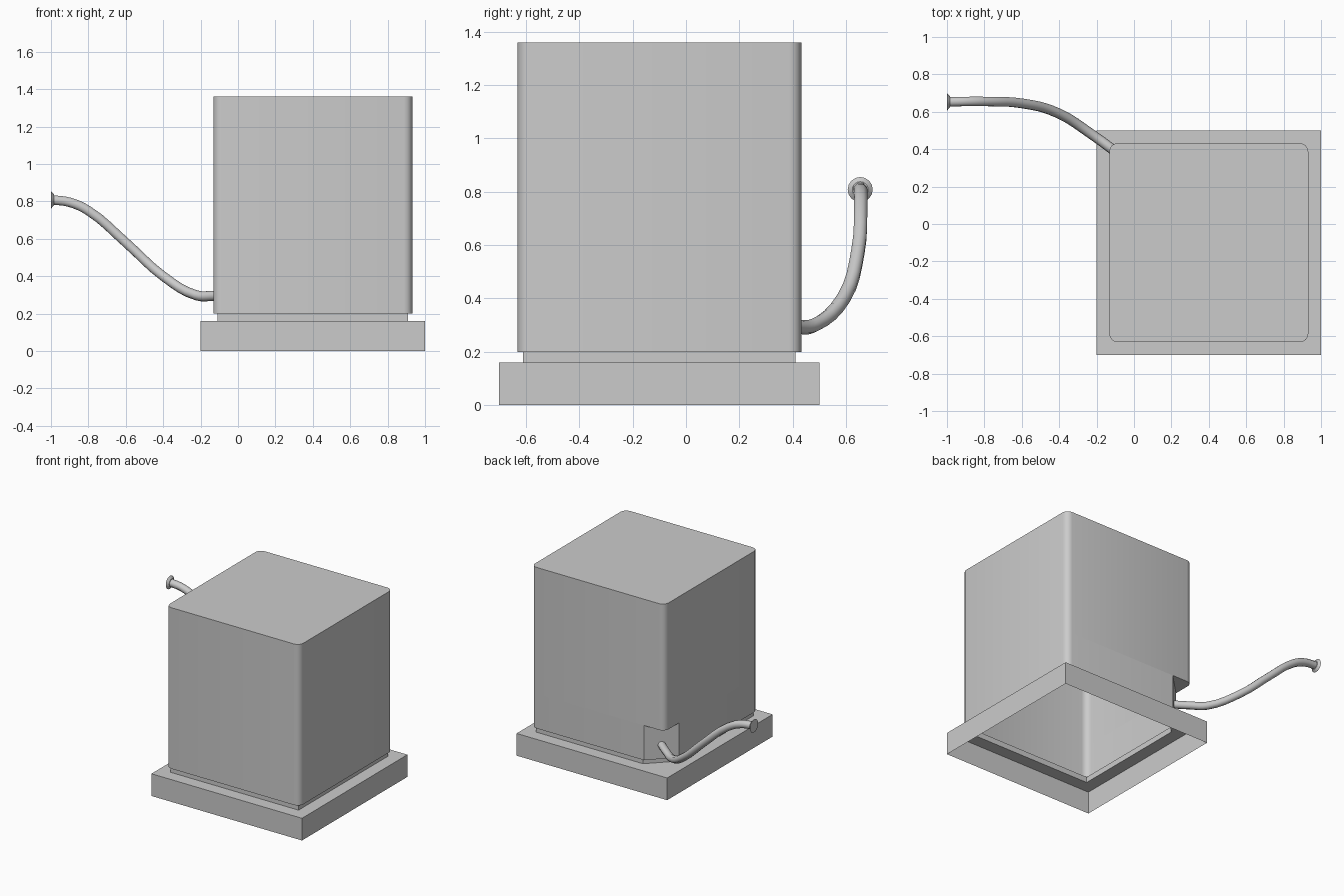
import bpy, bmesh
from math import sin, cos, pi, radians
from mathutils import Matrix, Vector

default = bpy.data.objects.get("Cube")
if default:
    bpy.data.objects.remove(default)

# One plain grey for everything
grey = bpy.data.materials.new("plain_grey")
grey.use_nodes = True
COLOUR = (0.6, 0.6, 0.6, 1)
grey.diffuse_color = COLOUR
grey.node_tree.nodes["Principled BSDF"].inputs["Base Color"].default_value = COLOUR

CENTRE = Vector((0.4, -0.1))  # centre of the housing in plan
BASE, PLINTH, BODY = 0.6, 0.51, 0.532  # half widths
NOTCH = 0.165
BASE_TOP, BODY_LOW, NOTCH_TOP, BODY_TOP = 0.16, 0.2, 0.45, 1.36


def outline(half, radius=0.0, cut=0.0, steps=4):
    """Counter-clockwise square, with round corners and a cut back-right corner."""
    pts = []
    for i, (sx, sy) in enumerate(((1, -1), (1, 1), (-1, 1), (-1, -1))):
        if cut and i == 2:
            pts += [(-half + cut, half), (-half, half - cut)]
        elif radius:
            start = (i - 1) * pi / 2
            for k in range(steps + 1):
                a = start + k * pi / 2 / steps
                pts.append((sx * (half - radius) + radius * cos(a),
                            sy * (half - radius) + radius * sin(a)))
        else:
            pts.append((sx * half, sy * half))
    return [Vector(p) + CENTRE for p in pts]


def ring(bm, pts, z):
    return [bm.verts.new((p.x, p.y, z)) for p in pts]


def walls(bm, pts, z0, z1):
    low, high = ring(bm, pts, z0), ring(bm, pts, z1)
    for i in range(len(pts)):
        j = (i + 1) % len(pts)
        bm.faces.new((low[i], low[j], high[j], high[i]))


def shelf(bm, outer, inner, z, up):
    """Flat ring between two outlines, facing up or down."""
    edges = []
    for pts in (outer, inner):
        vs = ring(bm, pts, z)
        edges += [bm.edges.new((vs[i - 1], vs[i])) for i in range(len(vs))]
    made = bmesh.ops.triangle_fill(bm, edges=edges, use_beauty=True)["geom"]
    for f in made:
        if isinstance(f, bmesh.types.BMFace):
            f.normal_update()
            if f.normal.z * up < 0:
                f.normal_flip()


def finish(name, bm, angle=35):
    bmesh.ops.remove_doubles(bm, verts=bm.verts, dist=0.0005)
    mesh = bpy.data.meshes.new(name)
    bm.to_mesh(mesh)
    bm.free()
    mesh.materials.append(grey)
    mesh.shade_smooth()
    mesh.set_sharp_from_angle(angle=radians(angle))
    obj = bpy.data.objects.new(name, mesh)
    bpy.context.collection.objects.link(obj)
    return obj


base_line = outline(BASE)
plinth_line = outline(PLINTH, cut=NOTCH)
body_line = outline(BODY, radius=0.045)
low_line = outline(BODY, radius=0.045, cut=NOTCH)

# Hollow base, open underneath
bm = bmesh.new()
walls(bm, base_line, 0, BASE_TOP)
shelf(bm, base_line, plinth_line, BASE_TOP, 1)
finish("base", bm)

# Recessed plinth between base and housing
bm = bmesh.new()
walls(bm, plinth_line, BASE_TOP, BODY_LOW)
shelf(bm, low_line, plinth_line, BODY_LOW, -1)
finish("plinth", bm)

# Housing with the corner notch for the hose
bm = bmesh.new()
walls(bm, low_line, BODY_LOW, NOTCH_TOP)
walls(bm, body_line, NOTCH_TOP, BODY_TOP)
bm.faces.new(ring(bm, body_line, BODY_TOP))
corner = [p for p in body_line if p.x < CENTRE.x and p.y > CENTRE.y]
notch_roof = [low_line[10]] + corner + [low_line[11]]
bm.faces.new(ring(bm, reversed(notch_roof), NOTCH_TOP))
finish("housing", bm)

# Hose sweeping out of the notch
path = [(-0.04, 0.34, 0.3), (-0.13, 0.41, 0.295), (-0.22, 0.475, 0.297),
        (-0.4, 0.59, 0.4), (-0.6, 0.645, 0.58), (-0.8, 0.655, 0.75),
        (-0.9, 0.655, 0.795), (-0.99, 0.653, 0.808)]
curve = bpy.data.curves.new("hose_path", "CURVE")
curve.dimensions = "3D"
curve.bevel_depth = 0.027
curve.bevel_resolution = 2
curve.resolution_u = 4
curve.use_fill_caps = True
spline = curve.splines.new("BEZIER")
spline.bezier_points.add(len(path) - 1)
for point, co in zip(spline.bezier_points, path):
    point.co = co
    point.handle_left_type = point.handle_right_type = "AUTO"
helper = bpy.data.objects.new("hose_path", curve)
bpy.context.collection.objects.link(helper)
bpy.context.view_layer.update()
bm = bmesh.new()
bm.from_mesh(helper.evaluated_get(bpy.context.evaluated_depsgraph_get()).to_mesh())
bpy.data.objects.remove(helper)
finish("hose", bm, 60)

# Flared collar at the hose end
bm = bmesh.new()
bmesh.ops.create_cone(bm, cap_ends=True, segments=16, radius1=0.03, radius2=0.047, depth=0.015,
                      matrix=Matrix.Translation((-0.9925, 0.653, 0.808)) @ Matrix.Rotation(-pi / 2, 4, "Y"))
finish("hose_collar", bm)
